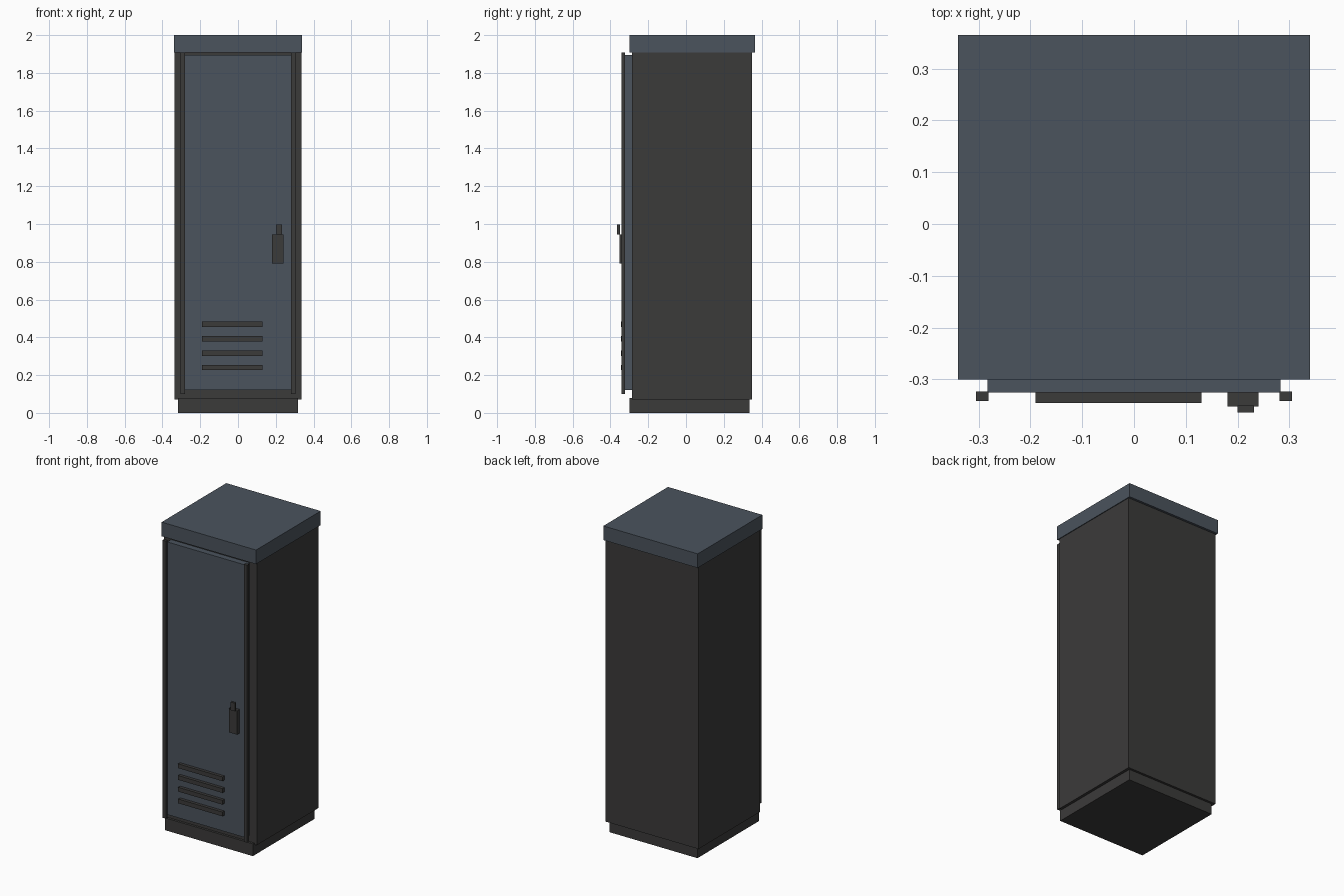
import bpy
import bmesh
from mathutils import Vector

default = bpy.data.objects.get("Cube")
if default:
    bpy.data.objects.remove(default, do_unlink=True)


def make_material(name, rgb):
    mat = bpy.data.materials.new(name)
    mat.use_nodes = True
    colour = (*rgb, 1.0)
    mat.diffuse_color = colour
    bsdf = next(n for n in mat.node_tree.nodes if n.type == "BSDF_PRINCIPLED")
    bsdf.inputs["Base Color"].default_value = colour
    return mat


slate = make_material("slate blue paint", (0.07, 0.087, 0.11))
charcoal = make_material("charcoal metal", (0.044, 0.043, 0.042))


def box(name, mat, x, y, z):
    """Box spanning the given (low, high) ranges."""
    bm = bmesh.new()
    bmesh.ops.create_cube(bm, size=1.0)
    size = Vector(r[1] - r[0] for r in (x, y, z))
    bmesh.ops.scale(bm, vec=size, verts=bm.verts)
    mesh = bpy.data.meshes.new(name)
    bm.to_mesh(mesh)
    bm.free()
    mesh.materials.append(mat)
    obj = bpy.data.objects.new(name, mesh)
    obj.location = [(r[0] + r[1]) / 2 for r in (x, y, z)]
    bpy.context.collection.objects.link(obj)
    return obj


# Cabinet
box("plinth", charcoal, (-0.317, 0.317), (-0.30, 0.335), (0, 0.08))
box("cabinet_body", charcoal, (-0.335, 0.335), (-0.285, 0.35), (0.07, 1.908))
box("top_cap", slate, (-0.34, 0.34), (-0.30, 0.365), (1.908, 2.0))

# Door with a trim strip along each side
door_front = -0.325
box("door", slate, (-0.283, 0.283), (door_front, -0.285), (0.12, 1.896))
for side, x in (("right", (-0.305, -0.281)), ("left", (0.281, 0.305))):
    box(f"door_trim_{side}", charcoal, x, (-0.342, -0.323), (0.10, 1.908))

# Handle and latch
box("handle", charcoal, (0.18, 0.24), (-0.352, door_front), (0.79, 0.945))
box("latch", charcoal, (0.20, 0.232), (-0.364, -0.35), (0.945, 0.997))

# Vent slats
for i in range(4):
    z = 0.226 + i * 0.0763
    box(f"vent_slat_{i + 1}", charcoal, (-0.19, 0.13),
        (-0.345, door_front), (z, z + 0.028))
